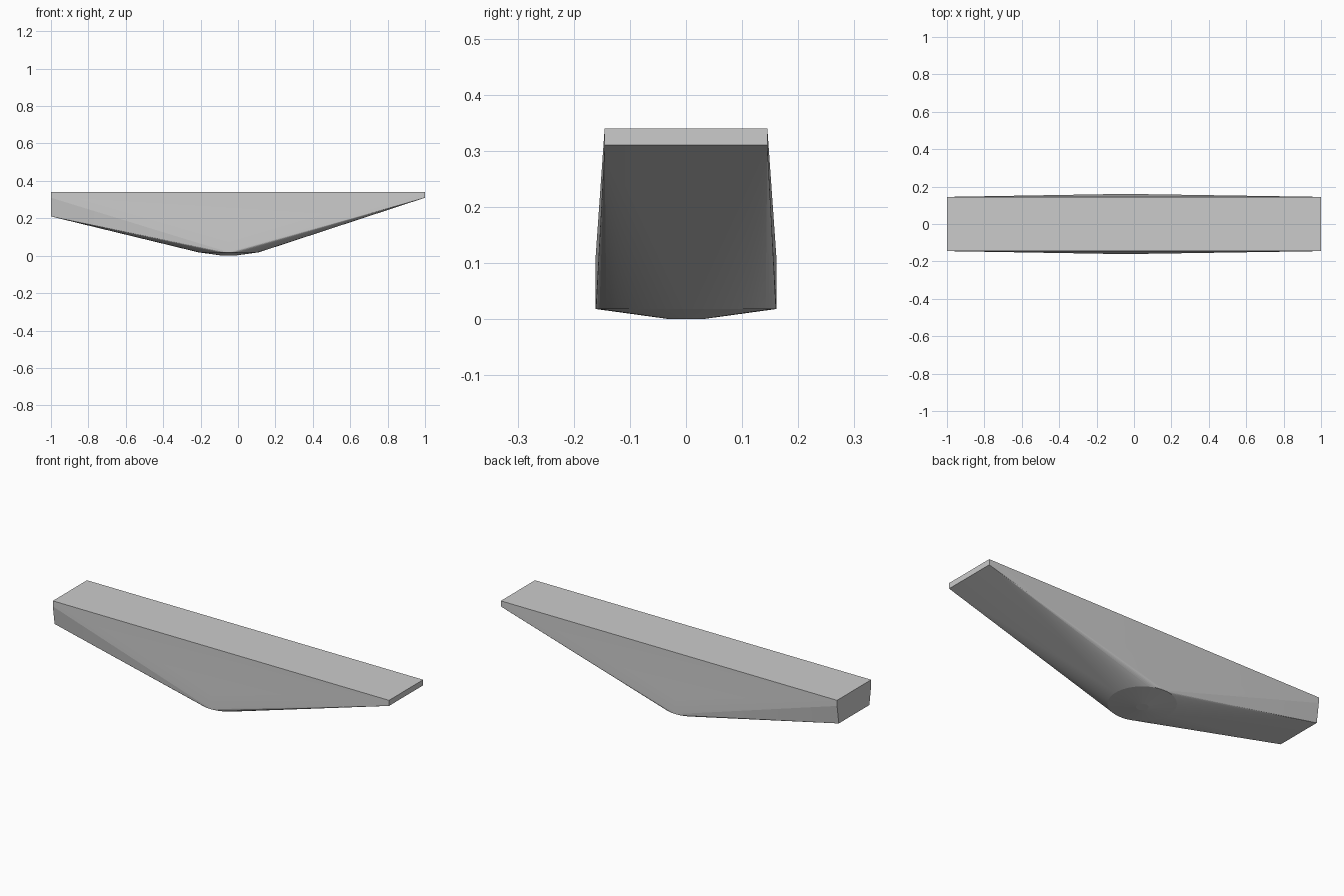
import bpy, bmesh, math

if "Cube" in bpy.data.objects:
    bpy.data.objects.remove(bpy.data.objects["Cube"])

CX = -0.05          # centre of the rounded belly
bm = bmesh.new()

def ring(r, z, n=64):
    for i in range(n):
        a = 2 * math.pi * i / n
        bm.verts.new((CX + r * math.cos(a), r * math.sin(a), z))

# flat top slab with a lower tapered left end
for y in (-1, 1):
    for x in (-1, 1):
        for z in (0.31, 0.34):
            bm.verts.new((x, y * 0.145, z))
    bm.verts.new((-1, y * 0.13, 0.21))

# round belly with a shallow cap
ring(0.161, 0.112)
ring(0.161, 0.018)
ring(0.03, 0.0)

# skin everything with a convex hull
res = bmesh.ops.convex_hull(bm, input=bm.verts[:])
junk = {g for g in res["geom_interior"] + res["geom_unused"]
        if isinstance(g, bmesh.types.BMVert)}
bmesh.ops.delete(bm, geom=list(junk), context='VERTS')
bmesh.ops.dissolve_limit(bm, angle_limit=math.radians(0.2),
                         verts=bm.verts[:], edges=bm.edges[:])
bmesh.ops.recalc_face_normals(bm, faces=bm.faces[:])

mesh = bpy.data.meshes.new("wedge_hull")
bm.to_mesh(mesh)
bm.free()
hull = bpy.data.objects.new("wedge_hull", mesh)
bpy.context.collection.objects.link(hull)
bpy.context.view_layer.objects.active = hull
hull.select_set(True)
bpy.ops.object.shade_smooth_by_angle(angle=math.radians(5))
